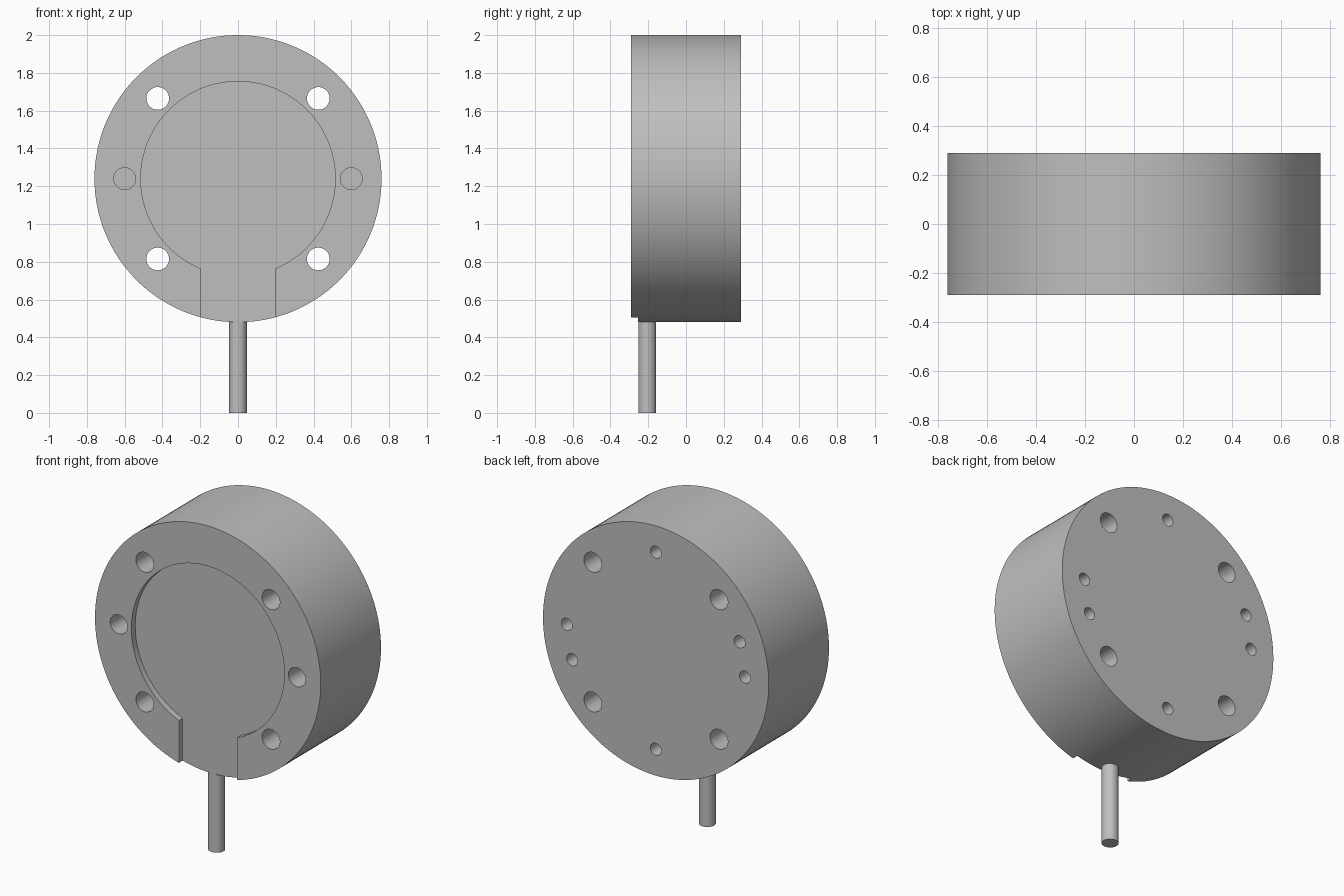
import bpy, bmesh, math
from mathutils import Vector

cube = bpy.data.objects.get("Cube")
if cube:
    bpy.data.objects.remove(cube, do_unlink=True)

CZ, R, HALF = 1.24, 0.76, 0.29      # disc centre height, radius, half depth
RECESS_R, SLOT, FLOOR = 0.515, 0.195, -0.253
BOLT, PIN = 0.425, 0.6              # hole offsets from the disc centre

steel = bpy.data.materials.new("Grey metal")
steel.use_nodes = True
GREY = (0.52, 0.52, 0.52, 1)
steel.diffuse_color = GREY
steel.node_tree.nodes["Principled BSDF"].inputs["Base Color"].default_value = GREY


def prism(name, outline, y0, y1):
    """Extrude an (x, z) outline from y0 to y1."""
    bm = bmesh.new()
    face = bm.faces.new([bm.verts.new((x, y0, z)) for x, z in outline])
    ext = bmesh.ops.extrude_face_region(bm, geom=[face])
    verts = [v for v in ext["geom"] if isinstance(v, bmesh.types.BMVert)]
    bmesh.ops.translate(bm, vec=Vector((0, y1 - y0, 0)), verts=verts)
    bmesh.ops.recalc_face_normals(bm, faces=bm.faces)
    mesh = bpy.data.meshes.new(name)
    bm.to_mesh(mesh)
    bm.free()
    mesh.materials.append(steel)
    obj = bpy.data.objects.new(name, mesh)
    bpy.context.collection.objects.link(obj)
    return obj


def circle(x, z, r, n):
    return [(x + r * math.cos(math.tau * i / n), z + r * math.sin(math.tau * i / n))
            for i in range(n)]


def select(obj):
    bpy.ops.object.select_all(action='DESELECT')
    obj.select_set(True)
    bpy.context.view_layer.objects.active = obj


def cut(target, cutter):
    cutter.hide_render = True
    mod = target.modifiers.new("cut", 'BOOLEAN')
    mod.operation, mod.solver, mod.object = 'DIFFERENCE', 'EXACT', cutter
    select(target)
    bpy.ops.object.modifier_apply(modifier=mod.name)
    bpy.data.objects.remove(cutter, do_unlink=True)


# Main disc
body = prism("disc_body", circle(0, CZ, R, 128), -HALF, HALF)

# Keyhole recess in the front: round pocket with a slot running out at the bottom
gap = math.asin(SLOT / RECESS_R)
start, sweep, n = -math.pi / 2 + gap, math.tau - 2 * gap, 96
keyhole = [(RECESS_R * math.cos(start + sweep * i / n),
            CZ + RECESS_R * math.sin(start + sweep * i / n)) for i in range(n + 1)]
keyhole += [(-SLOT, CZ - 1), (SLOT, CZ - 1)]
cut(body, prism("recess_cutter", keyhole, -0.4, FLOOR))

# Four through bolt holes
for sx in (-1, 1):
    for sz in (-1, 1):
        cut(body, prism("bolt_cutter", circle(sx * BOLT, CZ + sz * BOLT, 0.06, 32), -0.4, 0.4))

# Two blind pin holes in the front
for sx in (-1, 1):
    cut(body, prism("pin_cutter", circle(sx * PIN, CZ, 0.058, 32), -0.4, -0.09))

# Six small blind holes in the back
for deg in (0, 90, 160, 180, 270, 340):
    a = math.radians(deg)
    spot = circle(PIN * math.cos(a), CZ + PIN * math.sin(a), 0.037, 24)
    cut(body, prism("back_hole_cutter", spot, 0.12, 0.4))

# Cable leaving the bottom of the disc
bpy.ops.mesh.primitive_cylinder_add(vertices=32, radius=0.047, depth=0.52,
                                    location=(0, -0.205, 0.26))
cable = bpy.context.object
cable.name = "cable"
cable.data.materials.append(steel)

for obj in (body, cable):
    select(obj)
    bpy.ops.object.shade_smooth_by_angle(angle=math.radians(30))
